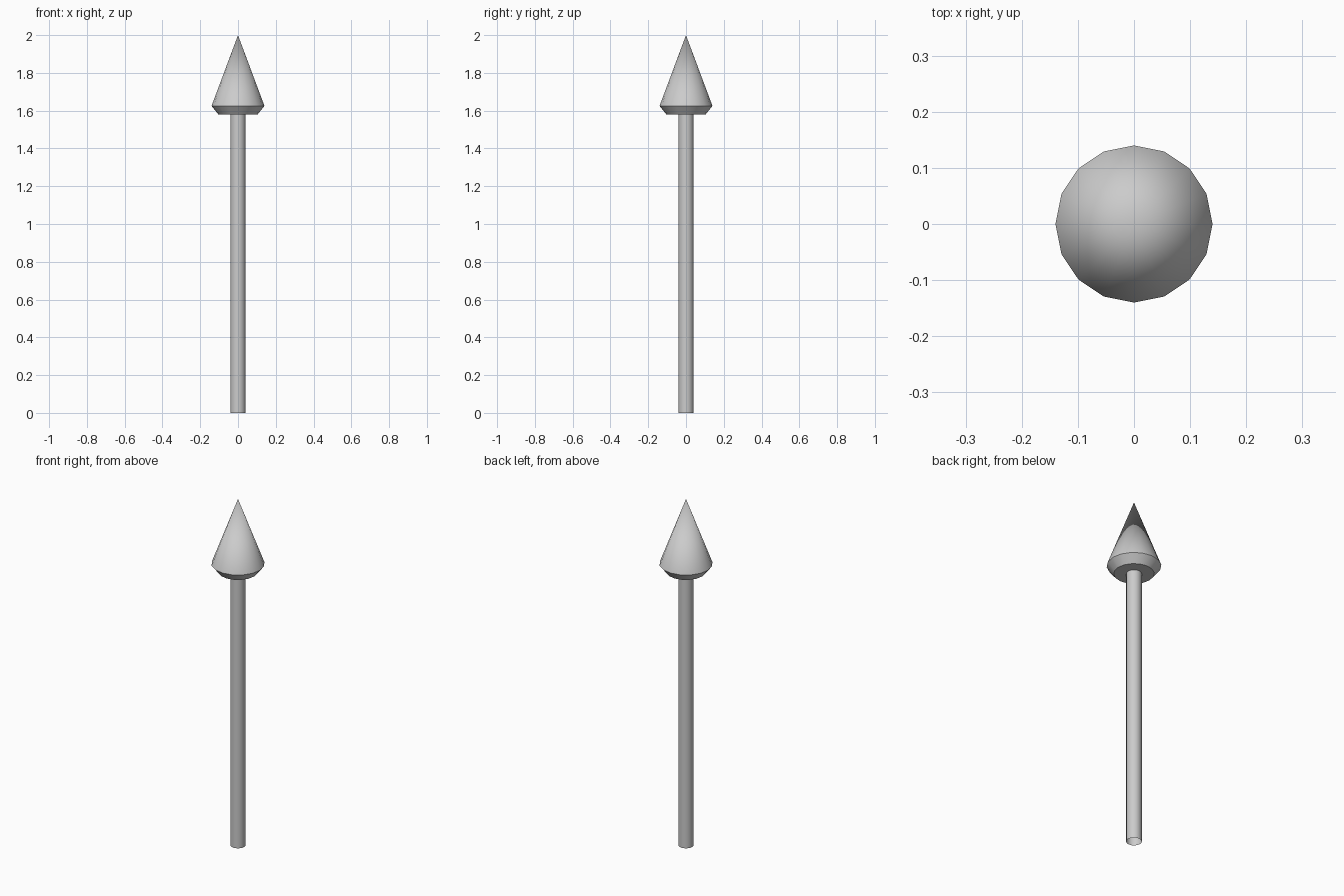
import bpy, bmesh
from math import cos, sin, pi, radians

if "Cube" in bpy.data.objects:
    bpy.data.objects.remove(bpy.data.objects["Cube"])

SIDES = 16


def lathe(name, profile):
    """Revolve (radius, z) points around z; a zero radius makes a tip."""
    bm = bmesh.new()
    rings = []
    for r, z in profile:
        n = SIDES if r > 0 else 1
        rings.append([bm.verts.new((r * cos(2 * pi * i / SIDES),
                                    r * sin(2 * pi * i / SIDES), z)) for i in range(n)])
    for low, high in zip(rings, rings[1:]):
        for i in range(SIDES):
            j = (i + 1) % SIDES
            if len(high) == 1:
                bm.faces.new((low[i], low[j], high[0]))
            else:
                bm.faces.new((low[i], low[j], high[j], high[i]))
    mesh = bpy.data.meshes.new(name)
    bm.to_mesh(mesh)
    bm.free()
    obj = bpy.data.objects.new(name, mesh)
    bpy.context.collection.objects.link(obj)
    bpy.ops.object.select_all(action='DESELECT')
    obj.select_set(True)
    bpy.context.view_layer.objects.active = obj
    bpy.ops.object.shade_smooth_by_angle(angle=radians(30))
    return obj


# Open-ended shaft
lathe("shaft", [(0.04, 0), (0.04, 1.58)])

# Pointed head: flat underside, bevelled rim, cone
lathe("arrow_head", [(0.04, 1.58), (0.104, 1.58), (0.14, 1.625), (0, 2)])
